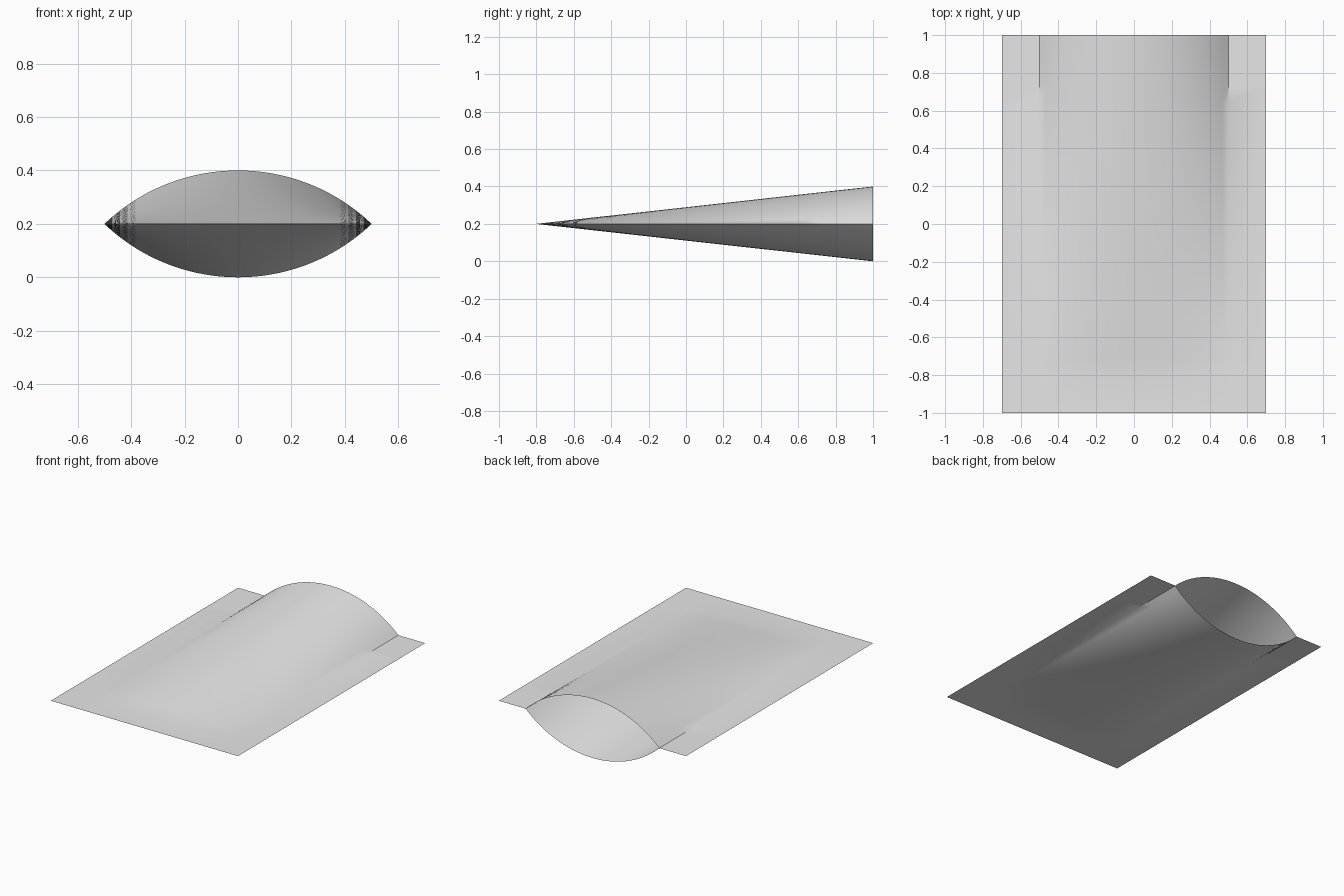
import bpy
import bmesh
import math

cube = bpy.data.objects.get("Cube")
if cube:
    bpy.data.objects.remove(cube, do_unlink=True)

HALF_W, HALF_L = 0.7, 1.0      # outer sheet
MOUTH, BULGE = 0.5, 0.2        # pocket half width and height at the open end
FOLD_Y, SEAM_Z = -0.8, 0.2     # closed end of pocket, seam level
FILM = 0.0004                  # keeps the sealed sheets apart

film = bpy.data.materials.new("light grey film")
film.use_nodes = True
grey = (0.8, 0.8, 0.8, 1)
film.diffuse_color = grey
film.node_tree.nodes["Principled BSDF"].inputs["Base Color"].default_value = grey


def bulge(x, y):
    """Circular arch that tapers in a straight line to the closed end."""
    if abs(x) >= MOUTH or y <= FOLD_Y:
        return 0.0
    radius = (MOUTH ** 2 + BULGE ** 2) / (2 * BULGE)
    arch = math.sqrt(radius ** 2 - x ** 2) - (radius - BULGE)
    return arch * (y - FOLD_Y) / (HALF_L - FOLD_Y)


def sheet(name, side):
    """One film sheet: flat border with half of the pocket formed in it."""
    arch_cols, rows = 32, 20
    xs = [-HALF_W] + [MOUTH * (2 * i / arch_cols - 1) for i in range(arch_cols + 1)] + [HALF_W]
    ys = [-HALF_L] + [FOLD_Y + (HALF_L - FOLD_Y) * j / rows for j in range(rows + 1)]
    bm = bmesh.new()
    grid = [[bm.verts.new((x, y, SEAM_Z + side * (FILM + bulge(x, y) * (1 - FILM / BULGE))))
             for x in xs] for y in ys]
    for low, high in zip(grid, grid[1:]):
        for i in range(len(xs) - 1):
            quad = [low[i], low[i + 1], high[i + 1], high[i]]
            bm.faces.new(quad if side > 0 else quad[::-1])
    mesh = bpy.data.meshes.new(name)
    bm.to_mesh(mesh)
    bm.free()
    mesh.materials.append(film)
    obj = bpy.data.objects.new(name, mesh)
    bpy.context.collection.objects.link(obj)
    bpy.ops.object.select_all(action="DESELECT")
    obj.select_set(True)
    bpy.context.view_layer.objects.active = obj
    bpy.ops.object.shade_smooth_by_angle(angle=math.radians(35))


# Upper and lower sheets, sealed on three sides and open at the back
sheet("upper_sheet", 1)
sheet("lower_sheet", -1)
